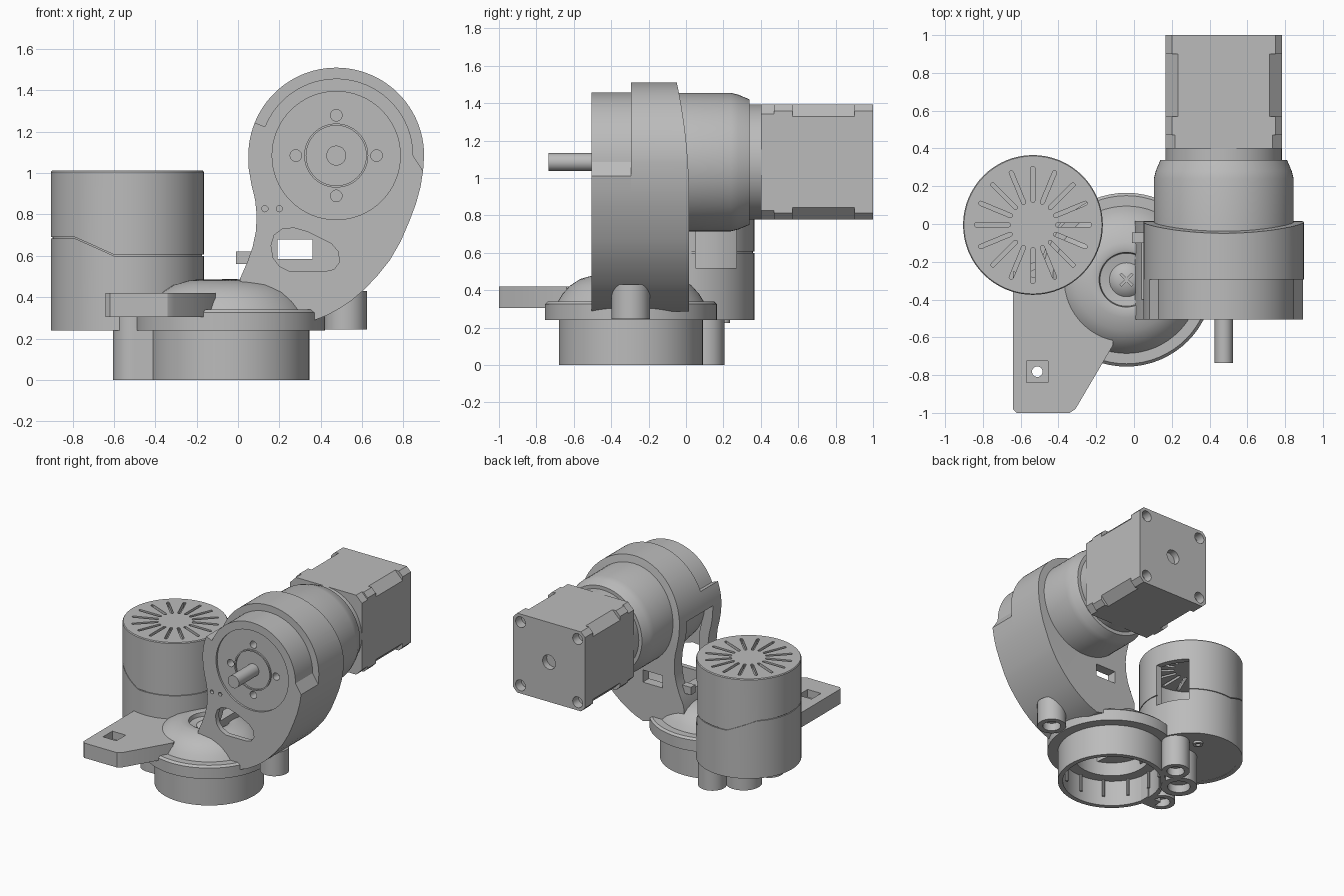
import bpy, bmesh
from math import sin, cos, pi, radians, hypot

cube = bpy.data.objects.get("Cube")
if cube:
    bpy.data.objects.remove(cube)

grey = bpy.data.materials.new("plain grey")
grey.use_nodes = True
grey.diffuse_color = (0.5, 0.5, 0.5, 1)
grey.node_tree.nodes["Principled BSDF"].inputs["Base Color"].default_value = (0.5, 0.5, 0.5, 1)


def finish(name, bm):
    bmesh.ops.remove_doubles(bm, verts=bm.verts, dist=1e-5)
    bmesh.ops.recalc_face_normals(bm, faces=bm.faces)
    mesh = bpy.data.meshes.new(name)
    bm.to_mesh(mesh)
    bm.free()
    mesh.materials.append(grey)
    ob = bpy.data.objects.new(name, mesh)
    bpy.context.collection.objects.link(ob)
    shade(ob)
    return ob


def shade(ob):
    bpy.ops.object.select_all(action='DESELECT')
    ob.select_set(True)
    bpy.context.view_layer.objects.active = ob
    bpy.ops.object.shade_smooth_by_angle(angle=radians(28))


def place(u, v, w, axis):
    return (u, v, w) if axis == 'z' else (u, w, v) if axis == 'y' else (w, u, v)


def prism(name, outline, lo, hi, axis='z'):
    bm = bmesh.new()
    a = [bm.verts.new(place(u, v, lo, axis)) for u, v in outline]
    b = [bm.verts.new(place(u, v, hi, axis)) for u, v in outline]
    bm.faces.new(a)
    bm.faces.new(b)
    for i in range(len(a)):
        bm.faces.new((a[i - 1], a[i], b[i], b[i - 1]))
    return finish(name, bm)


def lathe(name, profile, centre, axis='z', closed=False, n=64):
    bm = bmesh.new()
    rings = []
    for k in range(n):
        t = 2 * pi * k / n
        rings.append([bm.verts.new(place(centre[0] + r * cos(t), centre[1] + r * sin(t), w, axis))
                      for r, w in profile])
    for k in range(n):
        p, q = rings[k - 1], rings[k]
        for i in range(0 if closed else 1, len(profile)):
            bm.faces.new((p[i - 1], p[i], q[i], q[i - 1]))
    return finish(name, bm)


def rod(name, centre, r, lo, hi, axis='z', n=32):
    return prism(name, arc(centre, r, 0, 360 - 360 / n, n), lo, hi, axis)


def tube(name, centre, r, inner, lo, hi, axis='z'):
    return lathe(name, [(r, lo), (r, hi), (inner, hi), (inner, lo)], centre, axis, True)


def arc(c, r, start, end, n):
    angles = [radians(start + (end - start) * i / (n - 1)) for i in range(n)]
    return [(c[0] + r * cos(a), c[1] + r * sin(a)) for a in angles]


def rect(u0, u1, v0, v1):
    return [(u0, v0), (u1, v0), (u1, v1), (u0, v1)]


def inset(points, d):
    out = []
    for i, (u, v) in enumerate(points):
        p, q = points[i - 1], points[(i + 1) % len(points)]
        du, dv = q[0] - p[0], q[1] - p[1]
        s = d / hypot(du, dv)
        out.append((u - dv * s, v + du * s))
    return out


def cut(targets, cutters):
    for ob in targets:
        for c in cutters:
            mod = ob.modifiers.new("cut", 'BOOLEAN')
            mod.operation, mod.solver, mod.object = 'DIFFERENCE', 'EXACT', c
        graph = bpy.context.evaluated_depsgraph_get()
        mesh = bpy.data.meshes.new_from_object(ob.evaluated_get(graph))
        ob.modifiers.clear()
        ob.data = mesh
        shade(ob)
    for c in cutters:
        bpy.data.objects.remove(c)


# Round base: hollow skirt, flange and dome, with a screw in the pocket floor
hub = (-0.04, -0.295)
base = lathe("base_dome", [
    (.385, 0), (.385, .24), (.46, .24), (.46, .325), (.445, .34), (.39, .34), (.365, .38), (.325, .425),
    (.27, .46), (.2, .48), (.16, .485), (.145, .48), (.14, .45), (.08, .44),
    (.08, .4), (.2, .4), (.27, .34), (.27, .2), (.35, .2), (.35, 0)], hub, closed=True)
cut([base], [rod("lobe_gap", (-.43, -.08), .1, -.1, .19)])
lathe("screw_head", [(0, .4), (.09, .4), (.09, .445), (.08, .455), (.05, .475), (0, .482), (0, .4)], hub)
for i, turn in enumerate((45, 135)):
    bar = prism("screw_cross_%d" % i, rect(-.045, .045, -.008, .008), .46, .488)
    bar.location = (*hub, 0)
    bar.rotation_euler.z = radians(turn)
for i in range(12):
    t = 2 * pi * i / 12
    rod("skirt_pin_%d" % i, (hub[0] + .342 * cos(t), hub[1] + .342 * sin(t)), .011, .07, .21, n=10)

# Screw lugs around the base and the cable lobe
for name, spot, r, lo, hi in (("back_lug", (-.30, .105), .1, 0, .25), ("side_lug", (-.505, -.3), .1, 0, .31),
                              ("housing_lug", (.52, -.295), .103, .245, .43), ("cable_lobe", (-.46, -.05), .13, 0, .25)):
    tube(name, spot, r, r * .62, lo, hi)
    rod(name + "_floor", spot, r * .9, lo + .06, hi - .01)
prism("side_lug_web", rect(-.5, -.38, -.4, -.3), 0, .25)

# Flat mounting arm with a square pocket and a hole
arm = prism("mounting_arm", [(-.62, -1), (-.34, -1), (-.31, -.98), (-.11, -.64), (-.14, -.4),
                             (-.64, -.25), (-.64, -.98)], .305, .42)
cut([arm], [prism("pocket", rect(-.57, -.455, -.84, -.725), .36, .5), rod("hole", (-.512, -.782), .028, .2, .5)])

# Vented canister: shell with a stepped seam over a liner, side window and radial slots
can = (-.535, -.005)
shell = lathe("canister_shell", [(.335, .24), (.37, .24), (.37, 1.005), (.365, 1.012), (0, 1.012),
                                 (0, .975), (.335, .975), (.335, .24)], can)
liner = tube("canister_liner", can, .362, .325, .25, .98)
rod("canister_floor", can, .345, .242, .28, n=64)
seam = [(-1, .685), (-.79, .685), (-.6, .6), (0, .6)]
cut([shell], [prism("seam", seam + [(x, z + .006) for x, z in reversed(seam)], -.6, .6, 'y')])
cut([shell, liner], [prism("window", rect(.05, .27, .52, .85), -.5, 0, 'x')])
slots = []
for i in range(16):
    slot = prism("slot", arc((.3, 0), .011, -90, 90, 6) + arc((.13, 0), .011, 90, 270, 6), .9, 1.1)
    slot.location = (*can, 0)
    slot.rotation_euler.z = 2 * pi * i / 16
    slots.append(slot)
cut([shell], slots)
tube("canister_boss", (-.43, .2), .035, .018, .225, .25)

# Gear housing: hollow, in two layers, the front one with a stepped-in crown
axle = (.475, 1.085)
lower = [(.052, 1.02), (.065, .945), (.083, .87), (.09, .8), (.087, .72), (.07, .64), (.045, .57), (.01, .49),
         (0, .36), (.2, .32), (.36, .285), (.43, .312), (.49, .345), (.55, .385), (.61, .436), (.675, .505),
         (.735, .58), (.787, .67), (.83, .77), (.86, .85), (.882, .93), (.895, 1.01)]
full = arc(axle, .425, 0, 180, 49) + lower
stepped = arc(axle, .372, 0, 158, 41) + arc(axle, .425, 158, 180, 7) + lower
rear = prism("housing_rear", full, -.295, .015, 'y')
front = prism("housing_front", stepped, -.505, -.29, 'y')
heights = [.9 + .07 * i for i in range(11)]
curve = [(.016 - .065 * ((z - .9) / .61) ** 2, z) for z in heights]
cut([rear], [prism("back_curve", curve + [(.2, 1.6), (.2, .9)], -.2, 1.2, 'x')])
cavity = prism("cavity", inset(full, .08), -.465, -.06, 'y')
opening = prism("opening", rect(-.4, -.08, .56, 1.1), -.1, .2, 'x')
cut([rear, front], [cavity, opening])
window = [(.16, .65), (.175, .7), (.215, .73), (.27, .735), (.34, .715), (.45, .66), (.485, .62), (.49, .57),
          (.465, .535), (.42, .525), (.25, .525), (.2, .55), (.17, .59)]
cut([front], [prism("window", window, -.6, -.4, 'y'), rod("face_bore", axle, .31, -.6, -.4, 'y', 64),
              rod("pin_hole", (.13, .828), .015, -.6, -.48, 'y', 16),
              rod("pin_hole", (.2, .828), .015, -.6, -.48, 'y', 16)])
cut([rear], [prism("rear_slot", rect(.19, .36, .585, .68), -.2, .2, 'y')])
prism("side_tab", rect(-.01, .1, -.1, -.045), .56, .62)

# Gearbox drum with its face plate, output boss and shaft
drum = lathe("gearbox_drum", [(0, -.49), (.33, -.49), (.33, -.455), (.355, -.4), (.37, -.28), (.37, .24),
                              (.36, .28), (.335, .34), (.308, .34), (.308, .41), (0, .41)], axle, 'y')
cut([drum], [rod("hole", (axle[0] + .195 * cos(t), axle[1] + .195 * sin(t)), .028, -.6, -.43, 'y', 20)
             for t in (0, pi / 2, pi, 3 * pi / 2)])
tube("output_boss", axle, .155, .145, -.502, -.48, 'y')
rod("output_shaft", axle, .048, -.735, -.45, 'y')


# Square motor: chamfered sections and an end face with screw holes
def square(h, c):
    pts = [(h, h - c), (h - c, h), (c - h, h), (-h, h - c), (-h, c - h), (c - h, -h), (h - c, -h), (h, c - h)]
    return [(axle[0] + u, axle[1] + v) for u, v in pts]


for name, c, lo, hi in (("motor_collar", .05, .4, .47), ("motor_front_cap", .035, .47, .57),
                        ("motor_body", .065, .57, .9), ("motor_end_cap", .035, .9, 1.0)):
    part = prism(name, square(.308, c), lo, hi, 'y')
cut([part], [rod("hole", (axle[0] + a * .245, axle[1] + b * .245), .042, .93, 1.1, 'y')
             for a in (-1, 1) for b in (-1, 1)] + [rod("hole", axle, .055, .95, 1.1, 'y')])
